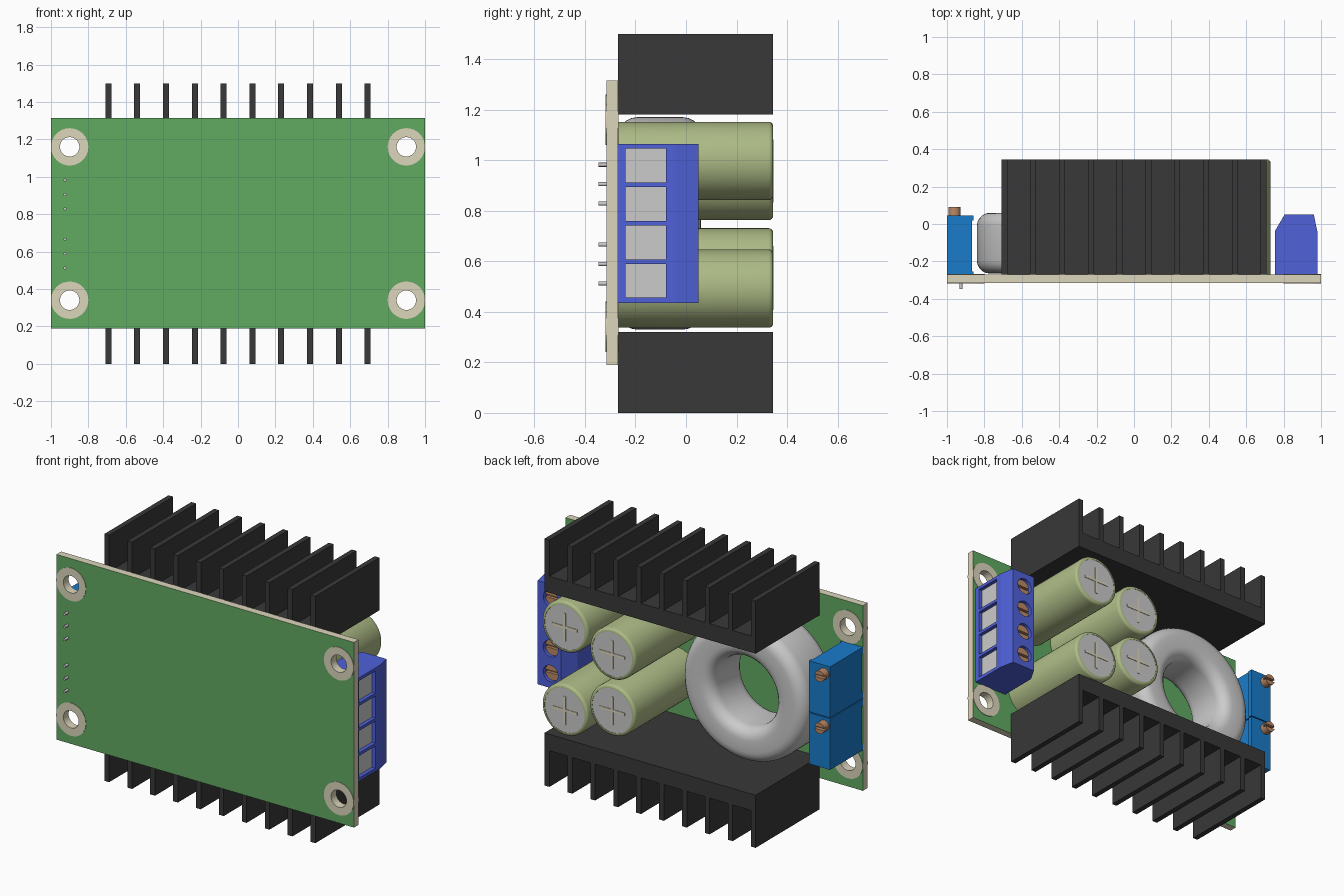
import bpy, bmesh, math

if "Cube" in bpy.data.objects:
    bpy.data.objects.remove(bpy.data.objects["Cube"])

def material(name, c):
    m = bpy.data.materials.new(name)
    m.diffuse_color = (*c, 1)
    m.use_nodes = True
    m.node_tree.nodes["Principled BSDF"].inputs["Base Color"].default_value = m.diffuse_color
    return m

GREEN = material("mask_green", (0.12, 0.40, 0.12))
CREAM = material("bare_board", (0.72, 0.67, 0.50))
BLACK = material("anodised_black", (0.04, 0.04, 0.04))
OLIVE = material("sleeve_olive", (0.42, 0.50, 0.24))
BLUE = material("terminal_blue", (0.08, 0.12, 0.70))
SKY = material("trimmer_blue", (0.01, 0.20, 0.60))
COPPER = material("copper", (0.50, 0.25, 0.13))
METAL = material("metal", (0.55, 0.55, 0.55))
PALE = material("pale_metal", (0.68, 0.68, 0.66))

def finish(name, bm, mat, smooth=False):
    bmesh.ops.recalc_face_normals(bm, faces=bm.faces)
    me = bpy.data.meshes.new(name)
    bm.to_mesh(me)
    bm.free()
    ob = bpy.data.objects.new(name, me)
    bpy.context.collection.objects.link(ob)
    if mat:
        me.materials.append(mat)
    if smooth:
        bpy.ops.object.select_all(action='DESELECT')
        ob.select_set(True)
        bpy.context.view_layer.objects.active = ob
        bpy.ops.object.shade_smooth_by_angle(angle=math.radians(35))
    return ob

def prism(name, pts, lo, hi, mat, place):
    """Extrude a 2D outline; place(u, v, w) maps to world space."""
    bm = bmesh.new()
    a = [bm.verts.new(place(u, v, lo)) for u, v in pts]
    b = [bm.verts.new(place(u, v, hi)) for u, v in pts]
    bm.faces.new(a)
    bm.faces.new(b)
    n = len(pts)
    for i in range(n):
        bm.faces.new((a[i], a[(i + 1) % n], b[(i + 1) % n], b[i]))
    return finish(name, bm, mat)

def box(name, x, y, z, mat=None):
    pts = [(x[0], y[0]), (x[1], y[0]), (x[1], y[1]), (x[0], y[1])]
    return prism(name, pts, z[0], z[1], mat, lambda u, v, w: (u, v, w))

def lathe(name, profile, cx, cz, mat=None, seg=48, ring=False):
    """Revolve (radius, y) points about a y axis through (cx, cz)."""
    bm = bmesh.new()
    rings = []
    for r, y in profile:
        rings.append([bm.verts.new((cx + r * math.cos(t), y, cz + r * math.sin(t)))
                      for t in (2 * math.pi * i / seg for i in range(seg))])
    pairs = list(zip(rings, rings[1:]))
    if ring:
        pairs.append((rings[-1], rings[0]))
    for p, q in pairs:
        for i in range(seg):
            j = (i + 1) % seg
            bm.faces.new((p[i], p[j], q[j], q[i]))
    if not ring:
        bm.faces.new(rings[0])
        bm.faces.new(rings[-1])
    return finish(name, bm, mat, True)

def disc(name, r, y0, y1, cx, cz, mat=None, seg=32):
    return lathe(name, [(r, y0), (r, y1)], cx, cz, mat, seg)

def cut(ob, cutters):
    bpy.context.view_layer.objects.active = ob
    for c in cutters:
        c.hide_render = True
        m = ob.modifiers.new("cut", 'BOOLEAN')
        m.operation, m.solver, m.object = 'DIFFERENCE', 'EXACT', c
        bpy.ops.object.modifier_apply(modifier=m.name)
        bpy.data.objects.remove(c)

TOP, BACK, FRONT = 0.345, -0.27, -0.315
corners = [(sx * 0.9, z) for sx in (-1, 1) for z in (0.34, 1.16)]

# circuit board: cream core, green broad faces, drilled corners
board = box("circuit_board", (-1, 1), (FRONT, BACK), (0.19, 1.315), CREAM)
cut(board, [disc("drill", 0.052, -0.4, -0.2, x, z) for x, z in corners])
board.data.materials.clear()
board.data.materials.append(CREAM)
board.data.materials.append(GREEN)
for f in board.data.polygons:
    f.material_index = int(abs(f.normal.y) > 0.9)
for x, z in corners:
    lathe("mounting_ring", [(0.052, FRONT - 0.003), (0.1, FRONT - 0.003),
                            (0.1, BACK + 0.003), (0.052, BACK + 0.003)],
          x, z, CREAM, 32, True)

# heat sinks: comb profile, mirrored top and bottom
comb = [(0.709, 0.32), (-0.709, 0.32)]
for i in range(10):
    c = -0.693 + 0.154 * i
    comb += [(c - 0.016, 0.22), (c - 0.016, 0), (c + 0.016, 0), (c + 0.016, 0.22)]
comb = comb[:2] + comb[3:-1]
prism("lower_heat_sink", comb, BACK, TOP, BLACK, lambda u, v, w: (u, w, v))
prism("upper_heat_sink", comb, BACK, TOP, BLACK, lambda u, v, w: (u, w, 1.5 - v))

# capacitors: sleeve, metal lid and cross mark
for x, z in [(0.575, 0.997), (0.255, 0.918), (0.575, 0.492), (0.255, 0.576)]:
    bend = [(0.137 + 0.018 * math.cos(a), TOP - 0.018 + 0.018 * math.sin(a))
            for a in (math.pi / 8 * k for k in range(5))]
    lathe("capacitor_sleeve", [(0.155, BACK)] + bend + [(0.134, TOP), (0.134, TOP - 0.004)],
          x, z, OLIVE)
    disc("capacitor_lid", 0.134, TOP - 0.01, TOP - 0.002, x, z, METAL, 48)
    for a, b in ((0.085, 0.008), (0.008, 0.085)):
        box("capacitor_cross", (x - a, x + a), (TOP - 0.006, TOP + 0.001), (z - b, z + b), CREAM)

# inductor ring: rounded rectangular section
section = []
for cr, cy, start in ((0.35, -0.01, 0), (0.28, -0.01, 1), (0.28, -0.195, 2), (0.35, -0.195, 3)):
    for k in range(6):
        a = math.pi / 2 * (start + k / 5)
        section.append((cr + 0.07 * math.cos(a), cy + 0.07 * math.sin(a)))
lathe("inductor_ring", section, -0.42, 0.75, METAL, 72, True)

# terminal block: chamfered body with four wire ports and screws
outline = [(0.755, BACK), (0.98, BACK), (0.98, -0.04), (0.962, 0.05), (0.805, 0.05), (0.755, -0.035)]
block = prism("terminal_block", outline, 0.435, 1.065, BLUE, lambda u, v, w: (u, v, w))
ports = [0.523 + 0.152 * i for i in range(4)]
cut(block, [box("port_cutter", (0.95, 1.1), (-0.24, -0.08), (z - 0.067, z + 0.067)) for z in ports]
    + [disc("well_cutter", 0.05, 0.0, 0.2, 0.875, z) for z in ports])
for z in ports:
    box("wire_clamp", (0.94, 0.957), (-0.24, -0.08), (z - 0.067, z + 0.067), PALE)
    s = disc("terminal_screw", 0.049, -0.01, 0.03, 0.875, z, COPPER)
    cut(s, [box("slot", (0.8, 0.95), (0.012, 0.1), (z - 0.007, z + 0.007))])

# trimmers: body, overhanging cap, slotted adjuster and three pins
for z in (0.437, 0.753):
    box("trimmer_body", (-1, -0.865), (BACK + 0.015, 0.02), (z, z + 0.31), SKY)
    box("trimmer_cap", (-1, -0.857), (0.02, 0.045), (z, z + 0.31), SKY)
    for dz in (0, 0.27):
        box("trimmer_foot", (-1, -0.857), (BACK, BACK + 0.015), (z + dz, z + dz + 0.04), SKY)
    sz = z + 0.26
    s = disc("trimmer_adjuster", 0.033, 0.04, 0.092, -0.96, sz, COPPER)
    cut(s, [box("slot", (-1.1, -0.9), (0.07, 0.2), (sz - 0.007, sz + 0.007))])
    for k in range(3):
        disc("trimmer_pin", 0.008, -0.347, BACK + 0.02, -0.925, z + 0.075 + 0.077 * k, METAL, 12)
